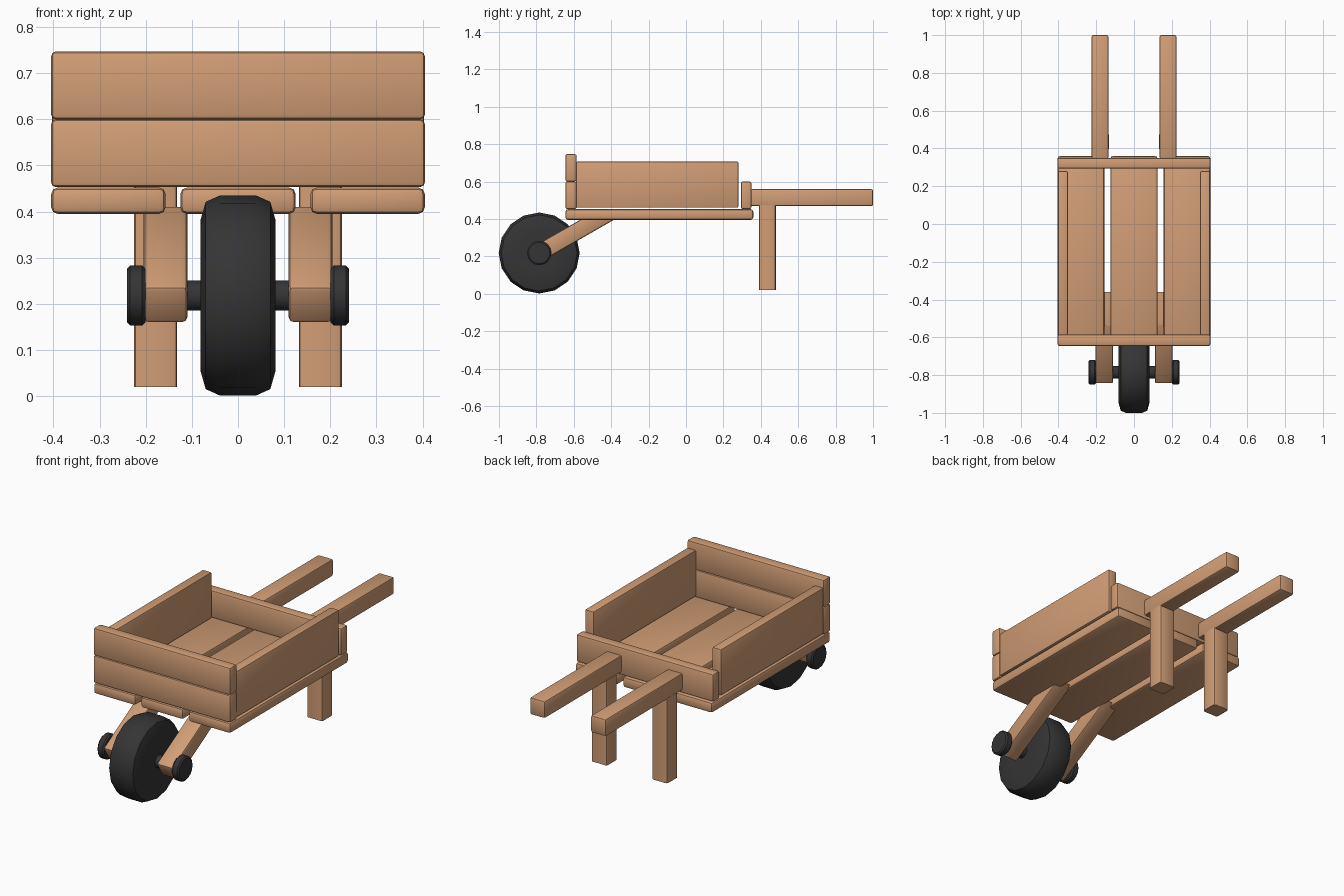
import bpy, bmesh, math
from mathutils import Matrix

if "Cube" in bpy.data.objects:
    bpy.data.objects.remove(bpy.data.objects["Cube"])


def material(name, color):
    m = bpy.data.materials.new(name)
    m.diffuse_color = (*color, 1)
    m.use_nodes = True
    m.node_tree.nodes["Principled BSDF"].inputs["Base Color"].default_value = m.diffuse_color
    return m


wood = material("warm wood", (0.64, 0.34, 0.18))
rubber = material("dark rubber", (0.035, 0.035, 0.036))


def finish(name, bm, mat):
    bmesh.ops.recalc_face_normals(bm, faces=bm.faces)
    me = bpy.data.meshes.new(name)
    bm.to_mesh(me)
    bm.free()
    me.materials.append(mat)
    ob = bpy.data.objects.new(name, me)
    bpy.context.collection.objects.link(ob)
    bpy.ops.object.select_all(action='DESELECT')
    ob.select_set(True)
    bpy.context.view_layer.objects.active = ob
    bpy.ops.object.shade_smooth_by_angle(angle=math.radians(40))
    return ob


def soften(bm, edges, width):
    bmesh.ops.bevel(bm, geom=edges, offset=width, segments=2, profile=0.5,
                    affect='EDGES', clamp_overlap=True)


def board(name, x, y, z, width=0.01, upright=False):
    """Box between the given ranges with rounded edges (only vertical ones if upright)."""
    bm = bmesh.new()
    bmesh.ops.create_cube(bm, size=1)
    for v in bm.verts:
        for i, (a, b) in enumerate((x, y, z)):
            v.co[i] = a if v.co[i] < 0 else b
    edges = [e for e in bm.edges if not upright or
             abs(e.verts[0].co.z - e.verts[1].co.z) > 0.1]
    soften(bm, edges, width)
    return finish(name, bm, wood)


def lathe(name, profile, sides):
    """Turn (x, radius) points around the axle line."""
    bm = bmesh.new()
    rings = []
    for x, r in profile:
        rings.append([bm.verts.new((x, -0.785 + r * math.cos(t), 0.218 + r * math.sin(t)))
                      for t in (2 * math.pi * k / sides for k in range(sides))])
    for a, b in zip(rings, rings[1:]):
        for k in range(sides):
            j = (k + 1) % sides
            bm.faces.new((a[k], a[j], b[j], b[k]))
    bm.faces.new(rings[0])
    bm.faces.new(rings[-1])
    return finish(name, bm, rubber)


# tray floor planks
for n, (a, b) in enumerate(((-0.405, -0.157), (-0.125, 0.125), (0.157, 0.405))):
    board(f"floor_plank_{n + 1}", (a, b), (-0.645, 0.36), (0.395, 0.452), 0.014)

# front and back boards
board("front_board_lower", (-0.405, 0.405), (-0.645, -0.585), (0.453, 0.6))
board("front_board_upper", (-0.405, 0.405), (-0.645, -0.585), (0.6, 0.747))
board("back_board", (-0.405, 0.405), (0.293, 0.35), (0.453, 0.6))

for side, s in (("left", -1), ("right", 1)):
    def span(a, b):
        return tuple(sorted((s * a, s * b)))

    # side wall, handle and leg
    board(f"{side}_side_board", span(0.35, 0.403), (-0.588, 0.28), (0.46, 0.707), 0.007)
    board(f"{side}_handle", span(0.135, 0.225), (0.345, 1.0), (0.468, 0.56))
    board(f"{side}_leg", span(0.132, 0.225), (0.39, 0.48), (0.02, 0.475), 0.01, True)

    # slanted wheel arm, cut level at the floor
    bm = bmesh.new()
    pts = ((-0.80, 0.157), (-0.36, 0.41), (-0.54, 0.41), (-0.847, 0.235))
    x0, x1 = span(0.11, 0.205)
    face = bm.faces.new([bm.verts.new((x0, y, z)) for y, z in pts])
    new = bmesh.ops.extrude_face_region(bm, geom=[face])["geom"]
    for v in new:
        if isinstance(v, bmesh.types.BMVert):
            v.co.x = x1
    soften(bm, [e for e in bm.edges if min(v.co.z for v in e.verts) < 0.4], 0.01)
    finish(f"{side}_wheel_arm", bm, wood)

    # axle cap
    lathe(f"{side}_axle_cap", [(s * x, r) for x, r in (
        (0.2, 0.058), (0.208, 0.065), (0.234, 0.065), (0.241, 0.057))], 16)

# axle and tyre
lathe("axle", [(-0.21, 0.033), (0.21, 0.033)], 16)
half = [(0.081, 0.10), (0.081, 0.165), (0.07, 0.203), (0.04, 0.2165)]
lathe("wheel", [(-x, r) for x, r in half] + half[::-1], 16)
